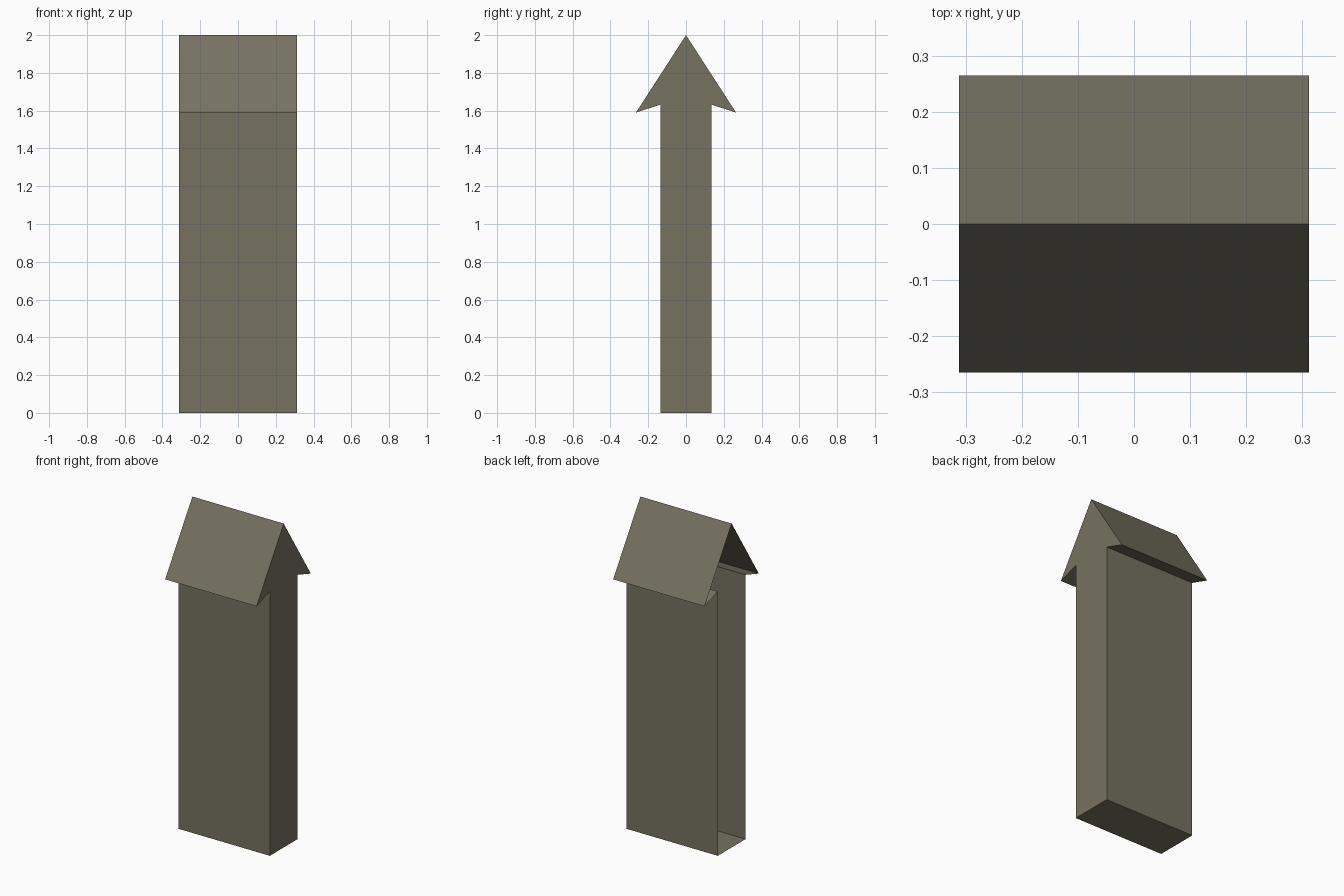
import bpy, bmesh

if "Cube" in bpy.data.objects:
    bpy.data.objects.remove(bpy.data.objects["Cube"])

HALF_LENGTH = 0.312

# Right half of the arrow-shaped cross-section (y, z), bottom to ridge
half = [(0.135, 0.0), (0.135, 1.632), (0.265, 1.59)]
profile = half + [(0.0, 2.0)] + [(-y, z) for y, z in reversed(half)]

# Post with gabled cap: side walls, closed at +x and open at -x
bm = bmesh.new()
left = [bm.verts.new((-HALF_LENGTH, y, z)) for y, z in profile]
right = [bm.verts.new((HALF_LENGTH, y, z)) for y, z in profile]
count = len(profile)
for i in range(count):
    j = (i + 1) % count
    bm.faces.new((left[i], left[j], right[j], right[i]))
bm.faces.new(right)

# Orient outward (the open shell is wound consistently around +x)
bm.normal_update()
bmesh.ops.recalc_face_normals(bm, faces=bm.faces[:])
bm.normal_update()
if bm.faces[:][-1].normal.x < 0:
    bmesh.ops.reverse_faces(bm, faces=bm.faces[:])

mesh = bpy.data.meshes.new("gabled_post")
bm.to_mesh(mesh)
bm.free()
post = bpy.data.objects.new("gabled_post", mesh)
bpy.context.collection.objects.link(post)

# Olive grey surface
mat = bpy.data.materials.new("olive_grey")
mat.diffuse_color = (0.18, 0.17, 0.12, 1.0)
mat.use_nodes = True
mat.node_tree.nodes["Principled BSDF"].inputs["Base Color"].default_value = mat.diffuse_color
mesh.materials.append(mat)
